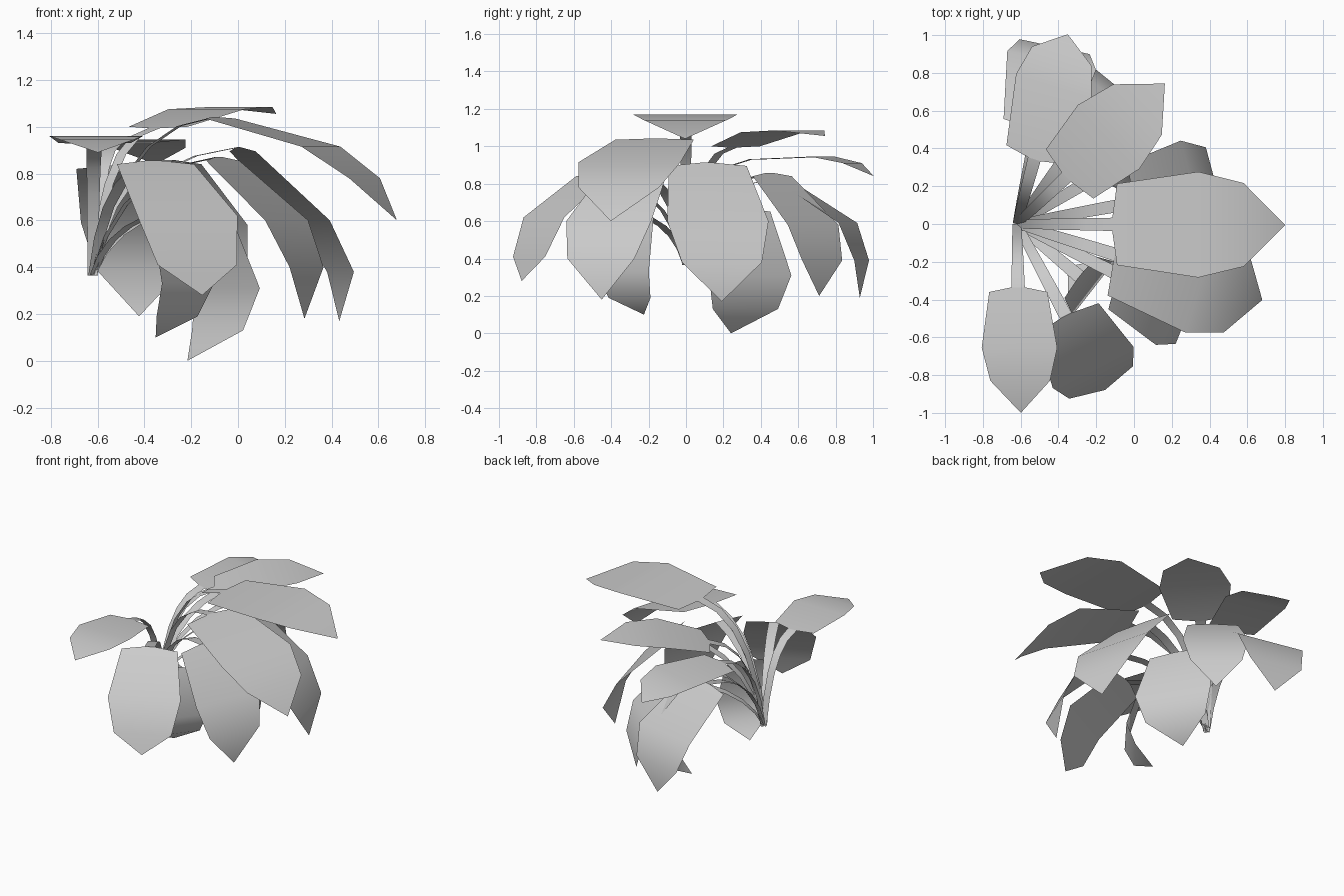
import bpy
from math import radians, cos, sin
from mathutils import Vector

if "Cube" in bpy.data.objects:
    bpy.data.objects.remove(bpy.data.objects["Cube"])

ROOT = Vector((-0.62, 0, 0.365))

# heading, row heading, half width, then (reach, height) of base, middle, upper, tip
LEAVES = [
    (-0.2, 0, .28, .53, 1.14, .96, 1.17, 1.20, 1.14, 1.42, 1.04),
    (-17.2, -17, .285, .57, 1.035, 1.02, .915, 1.215, .78, 1.36, .60),
    (-26.5, -22, .245, .62, .855, .925, .60, 1.02, .40, 1.01, .18),
    (10.3, 15, .28, .65, .895, .955, .60, 1.075, .38, 1.07, .17),
    (30.8, 32, .26, .55, .65, .67, .31, .62, .13, .47, 0),
    (43.5, 44, .235, .385, 1.0, .67, 1.075, .88, 1.085, 1.08, 1.055),
    (-88.8, -90, .20, .36, .93, .655, .96, .83, .945, 1.0, .89),
    (-62, -63, .24, .57, .84, .86, .62, .95, .41, .995, .28),
    (75, 72, .21, .38, .93, .755, .945, .92, .91, 1.04, .84),
    (78, 78, .24, .53, .82, .885, .59, .96, .39, .95, .19),
    (54, 51, .215, .57, .84, .84, .58, .90, .39, .88, .20),
    (-40, -38, .18, .44, .62, .53, .33, .47, .19, .35, .10),
]


def ribbon(name, centers, halves, side):
    """Ribbon of quads along centers; a zero half width closes to a point."""
    verts, rows, faces = [], [], []
    for c, h in zip(centers, halves):
        n = len(verts)
        if h:
            verts += [c + side * h, c - side * h]
            rows.append((n, n + 1))
        else:
            verts.append(c)
            rows.append((n,))
    for a, b in zip(rows, rows[1:]):
        faces.append((a[0], a[1]) + b[::-1])
    mesh = bpy.data.meshes.new(name)
    mesh.from_pydata(verts, [], faces)
    mesh.polygons.foreach_set("use_smooth", [True] * len(faces))
    mesh.update()
    obj = bpy.data.objects.new(name, mesh)
    bpy.context.collection.objects.link(obj)
    return obj


for i, (az, yaw, w, *p) in enumerate(LEAVES, 1):
    out = Vector((cos(radians(az)), sin(radians(az)), 0))
    side = Vector((-sin(radians(yaw)), cos(radians(yaw)), 0))
    rows = [Vector((ROOT.x, 0, z)) + out * r for r, z in zip(p[::2], p[1::2])]

    # leaf blade: blunt base, widest in the middle, pointed tip
    heel = rows[0] + (rows[0] - rows[1]).normalized() * .025
    ribbon(f"leaf_{i}", [heel] + rows, [.035, w * .77, w, w * .79, 0], side)

    # arching flat stalk from the shared root to the blade
    ctrl = ROOT + out * p[0] * .2
    ctrl.z = rows[0].z - .03
    path, widths = [], []
    for k in range(6):
        t = k / 5
        path.append(ROOT * (1 - t) ** 2 + ctrl * 2 * t * (1 - t) + heel * t * t)
        widths.append(.022 + .013 * t)
    ribbon(f"stalk_{i}", path, widths, side)
